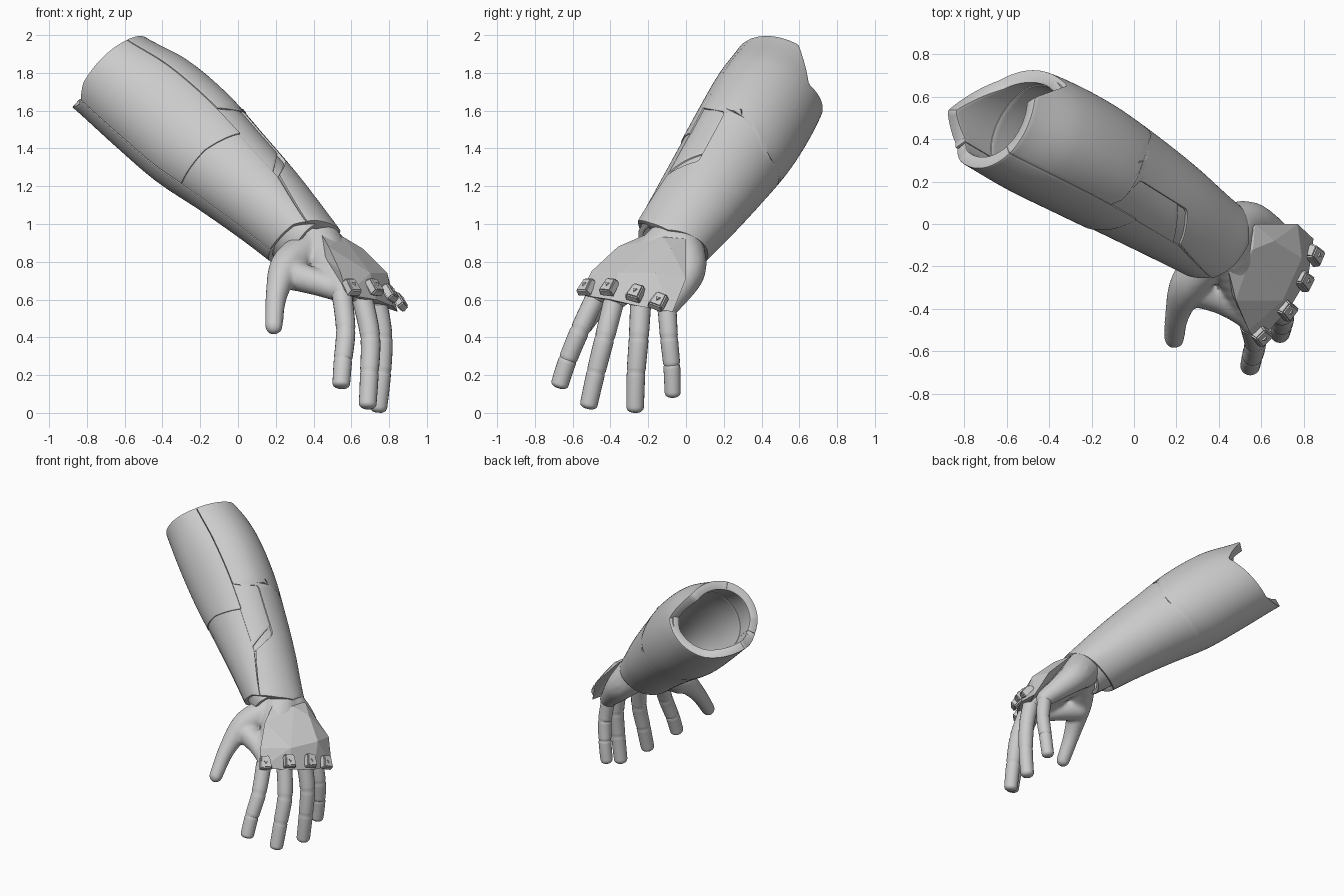
import bpy, bmesh, math
from mathutils import Vector, Matrix

if "Cube" in bpy.data.objects:
    bpy.data.objects.remove(bpy.data.objects["Cube"])

# Forearm frame: D runs elbow to wrist, U faces the front, V faces up
E = Vector((-.6, .48, 1.75))
D = Vector((.98, -.54, -.83)).normalized()
U = (Vector((0, -1, 0)) - D * -D.y).normalized()
V = U.cross(D)
# Radii up, down, front, back every 0.3 along the forearm
RADII = [Vector(r) for r in ((.25, .28, .27, .28), (.305, .29, .275, .31), (.305, .292, .262, .315),
                             (.265, .26, .25, .29), (.22, .235, .238, .25), (.16, .222, .228, .195),
                             (.10, .21, .22, .16))]
ELBOW_RIM = [(-60, -.05), (-31, -.085), (0, -.08), (54, -.067), (110, -.07), (143, .14),
             (175, .09), (220, .025), (270, -.138), (300, -.06), (329, -.085)]
WRIST_RIM = [(-60, 1.31), (0, 1.36), (22, 1.40), (60, 1.46), (90, 1.49), (180, 1.41), (270, 1.30), (340, 1.34)]


def lerp(table, x):
    if x <= table[0][0]:
        return table[0][1]
    for (a, p), (b, q) in zip(table, table[1:]):
        if x <= b:
            return p + (q - p) * (x - a) / (b - a)
    return table[-1][1]


def spline(p, t):
    i = max(0, min(int(t), len(p) - 2))
    f = t - i
    a, b, c, d = p[max(i - 1, 0)], p[i], p[i + 1], p[min(i + 2, len(p) - 1)]
    return .5 * (2 * b + (c - a) * f + (2 * a - 5 * b + 4 * c - d) * f * f + (3 * b - a - 3 * c + d) * f ** 3)


def arm_point(deg, d, scale):
    up, down, front, back = spline(RADII, (d + .1) / .3)
    c, s = math.cos(math.radians(deg)), math.sin(math.radians(deg))
    return E + D * d + (U * c * (front if c > 0 else back) + V * s * (up if s > 0 else down)) * scale


def finish(name, bm):
    me = bpy.data.meshes.new(name)
    bm.to_mesh(me)
    bm.free()
    ob = bpy.data.objects.new(name, me)
    bpy.context.collection.objects.link(ob)
    return ob


def shell(name, a0, a1, d0, d1, scale, thick, na=48, nd=60):
    """Curved armour patch between two seams (angle tables) and two rims (depth tables)."""
    bm = bmesh.new()
    grid = []
    for i in range(na + 1):
        row = []
        for j in range(nd + 1):
            t = j / nd
            rough = lerp(d0, 0) * (1 - t) + lerp(d1, 0) * t
            lo, hi = lerp(a0, rough), lerp(a1, rough)
            a = lo + (hi - lo) * i / na
            d = lerp(d0, a) * (1 - t) + lerp(d1, a) * t
            row.append(bm.verts.new(arm_point(a, d, scale)))
        grid.append(row)
    for i in range(na):
        for j in range(nd):
            bm.faces.new((grid[i][j], grid[i][j + 1], grid[i + 1][j + 1], grid[i + 1][j]))
    bmesh.ops.remove_doubles(bm, verts=bm.verts, dist=1e-5)
    ob = finish(name, bm)
    so = ob.modifiers.new("thickness", 'SOLIDIFY')
    so.thickness, so.offset = thick, -1
    be = ob.modifiers.new("edge", 'BEVEL')
    be.width, be.segments, be.angle_limit = .006, 2, math.radians(50)
    return ob


def const(x):
    return [(0, x)]


# Forearm armour
shell("forearm_liner", const(0), const(360), const(.12), const(1.27), .93, .045, 72, 40)
shell("outer_shell", [(.55, 46), (.58, 84), (.92, 84), (1.03, 45), (1.35, 24)], const(306),
      ELBOW_RIM, WRIST_RIM, 1.0, .06, 84, 70)
shell("front_shell", const(-53), const(45.5), ELBOW_RIM, [(-53, .69), (0, .71), (45, .77)], 1.0, .06)
shell("front_cuff", const(-58), [(.7, 44), (1.03, 42), (1.36, 22)],
      [(-53, .67), (0, .69), (45, .75)], WRIST_RIM, .975, .05)
shell("top_panel", const(40), const(86), const(.57), [(40, 1.06), (86, .94)], .965, .03, 16, 16)
shell("wrist_collar", const(0), const(360), const(1.2), const(1.43), .86, .03, 48, 6)

# Palm and thumb: chains of spheres fused together
bm = bmesh.new()
CHAINS = [
    [(.28, .0, 1.02, .13), (.42, -.08, .90, .13), (.56, -.46, .64, .065)],
    [(.42, -.08, .90, .13), (.66, -.37, .61, .065)],
    [(.44, -.06, .88, .12), (.735, -.24, .59, .065)],
    [(.45, -.03, .86, .13), (.56, .0, .74, .10), (.73, -.10, .56, .06)],
    [(.38, -.13, .86, .11), (.26, -.28, .78, .09), (.205, -.42, .63, .06), (.19, -.54, .46, .048)],
    [(.26, -.3, .74, .085), (.42, -.36, .69, .07), (.56, -.45, .64, .06)]]
for chain in CHAINS:
    pts = [Vector(c) for c in chain]
    for k in range(10 * (len(pts) - 1) + 1):
        p = spline(pts, k / 10)
        bmesh.ops.create_uvsphere(bm, u_segments=16, v_segments=10, radius=p[3],
                                  matrix=Matrix.Translation(p.to_3d()))
palm = finish("palm_and_thumb", bm)
rm = palm.modifiers.new("fuse", 'REMESH')
rm.mode, rm.voxel_size = 'VOXEL', .012
sm = palm.modifiers.new("soften", 'SMOOTH')
sm.factor, sm.iterations = .5, 10


def finger(name, path, r0, r1, n=20, rings=48):
    """Tapered tube with two joint grooves and a round tip."""
    pts = [Vector(p) for p in path]
    length = sum((b - a).length for a, b in zip(pts, pts[1:]))
    bm = bmesh.new()
    loops = []
    for k in range(rings):
        t = k / rings
        t = 1 - (1 - t) ** 1.3
        p = spline(pts, t * (len(pts) - 1))
        tan = (spline(pts, min(t + .01, 1) * (len(pts) - 1)) - spline(pts, (t - .01) * (len(pts) - 1))).normalized()
        x = tan.cross(Vector((0, 1, 0))).normalized()
        y = tan.cross(x)
        r = r0 + (r1 - r0) * t
        left = (1 - t) * length
        if left < r:
            r *= math.sqrt(max(0, 1 - (1 - left / r) ** 2))
        r -= sum(.004 * math.exp(-((t - g) / .012) ** 2) for g in (.34, .64))
        loops.append([bm.verts.new(p + (x * math.cos(a) + y * math.sin(a)) * r)
                      for a in (2 * math.pi * i / n for i in range(n))])
    for a, b in zip(loops, loops[1:]):
        for i in range(n):
            bm.faces.new((a[i], a[(i + 1) % n], b[(i + 1) % n], b[i]))
    bm.faces.new(loops[0])
    bm.faces.new(loops[-1])
    bmesh.ops.recalc_face_normals(bm, faces=bm.faces)
    return finish(name, bm)


finger("index_finger", [(.55, -.47, .63), (.57, -.56, .44), (.555, -.63, .27), (.545, -.675, .13)], .054, .046)
finger("middle_finger", [(.66, -.38, .60), (.70, -.43, .40), (.695, -.48, .20), (.685, -.52, .02)], .056, .046)
finger("ring_finger", [(.735, -.24, .58), (.765, -.25, .40), (.76, -.265, .20), (.74, -.27, .0)], .056, .046)
finger("little_finger", [(.73, -.10, .55), (.75, -.09, .40), (.74, -.075, .24), (.72, -.07, .08)], .050, .042)

# Faceted plate on the back of the hand
bm = bmesh.new()
for p in [(.44, -.20, .95), (.57, 0, .92), (.77, 0, .71), (.845, -.07, .535), (.58, -.56, .625),
          (.46, -.33, .82), (.48, -.36, .88), (.54, -.50, .75), (.73, -.40, .60), (.82, -.25, .565),
          (.66, -.08, .87), (.79, -.16, .74), (.70, -.36, .74), (.56, -.12, .93)]:
    bm.verts.new(p)
bmesh.ops.convex_hull(bm, input=bm.verts)
bmesh.ops.dissolve_limit(bm, angle_limit=math.radians(4), verts=bm.verts, edges=bm.edges)
plate = finish("hand_plate", bm)

# Knuckle guards: tapered blocks with a small triangular stud
KNUCKLES = [Vector(k) for k in ((.60, -.525, .665), (.72, -.405, .665), (.80, -.265, .635), (.85, -.145, .59))]
for i, k in enumerate(KNUCKLES):
    side = (KNUCKLES[min(i + 1, 3)] - KNUCKLES[max(i - 1, 0)]).normalized()
    down = Vector((.5, -.35, -.75))
    down = (down - side * down.dot(side)).normalized()
    out = down.cross(side).normalized()
    frame = Matrix.Translation(k) @ Matrix((side, down, out)).transposed().to_4x4()
    bm = bmesh.new()
    bmesh.ops.create_cube(bm, size=1)
    for v in bm.verts:
        w = .075 if v.co.y < 0 else .095
        if v.co.z > 0:
            w *= .8
        v.co = Vector((v.co.x * w, v.co.y * (.085 if v.co.z > 0 else .1), v.co.z * .045 + .005))
    bmesh.ops.bevel(bm, geom=bm.edges[:], offset=.007, segments=2, affect='EDGES')
    bmesh.ops.create_cone(bm, cap_ends=True, segments=3, radius1=.016, radius2=.012, depth=.008,
                          matrix=Matrix.Translation((0, 0, .03)))
    bmesh.ops.transform(bm, matrix=frame, verts=bm.verts)
    bmesh.ops.recalc_face_normals(bm, faces=bm.faces)
    finish("knuckle_guard_%d" % (i + 1), bm)

# Bake modifiers and shade smooth, keeping the plate faceted
bpy.ops.object.select_all(action='SELECT')
bpy.context.view_layer.objects.active = palm
bpy.ops.object.convert(target='MESH')
plate.select_set(False)
bpy.ops.object.shade_smooth_by_angle(angle=math.radians(35))
